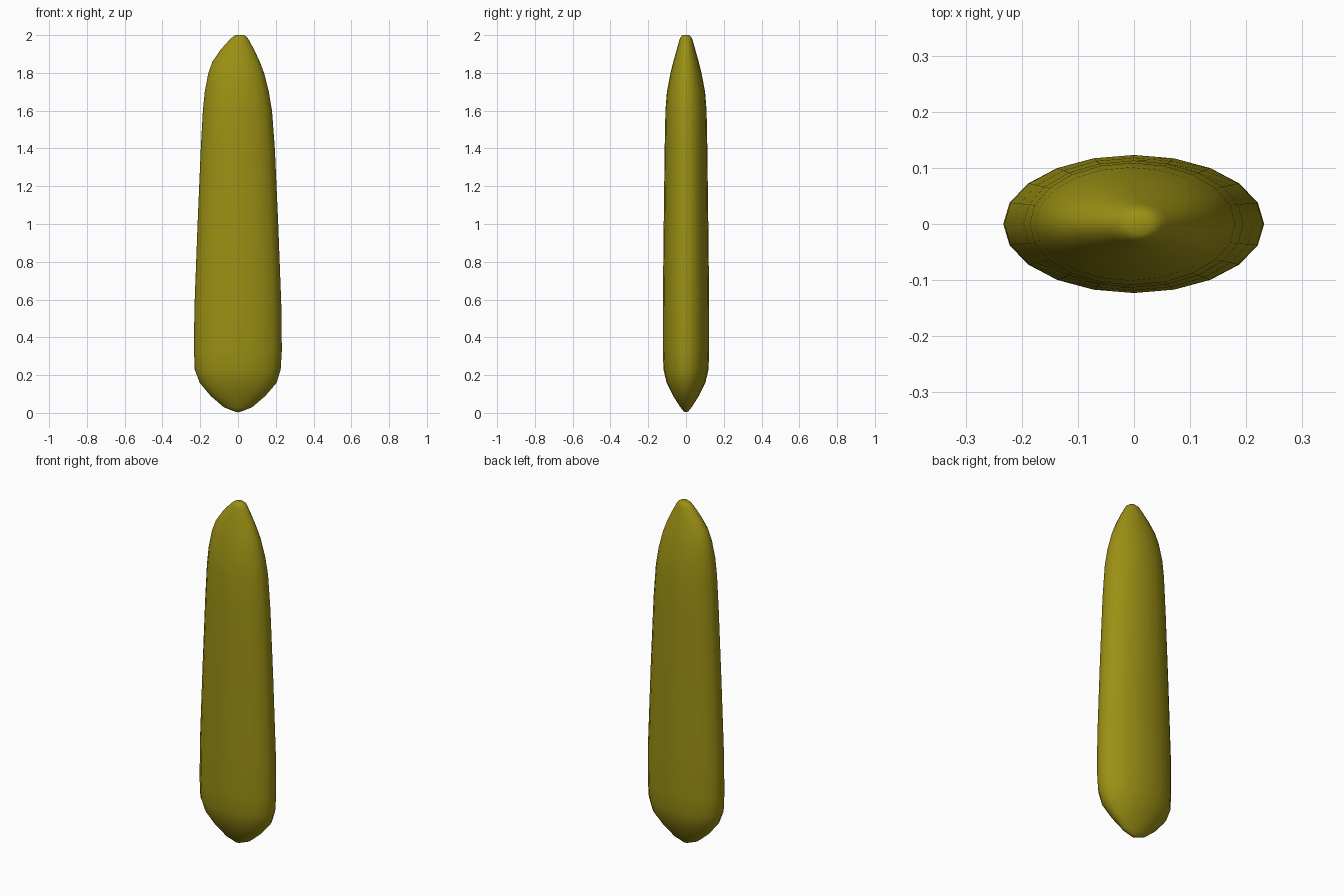
import bpy, bmesh, math

if "Cube" in bpy.data.objects:
    bpy.data.objects.remove(bpy.data.objects["Cube"])

SIDES = 20
# Cross-sections from bottom to top: z, left x, right x, half depth
SECTIONS = [
    (0.008, -0.02, 0.02, 0.012),
    (0.03, -0.075, 0.075, 0.03),
    (0.09, -0.145, 0.145, 0.068),
    (0.16, -0.203, 0.205, 0.103),
    (0.23, -0.229, 0.226, 0.119),
    (0.33, -0.233, 0.232, 0.123),
    (0.55, -0.231, 0.230, 0.123),
    (1.0, -0.214, 0.213, 0.118),
    (1.4, -0.197, 0.195, 0.113),
    (1.6, -0.186, 0.180, 0.109),
    (1.7, -0.176, 0.163, 0.101),
    (1.8, -0.157, 0.138, 0.082),
    (1.86, -0.135, 0.115, 0.067),
    (1.92, -0.094, 0.087, 0.050),
    (1.97, -0.050, 0.060, 0.036),
    (1.99, -0.029, 0.048, 0.029),
    (2.0, -0.012, 0.032, 0.018),
]

# Lofted elliptical body
bm = bmesh.new()
rings = []
for z, left, right, depth in SECTIONS:
    cx, rx = (left + right) / 2, (right - left) / 2
    ring = []
    for i in range(SIDES):
        a = 2 * math.pi * i / SIDES
        ring.append(bm.verts.new((cx + rx * math.cos(a), depth * math.sin(a), z)))
    rings.append(ring)
for lower, upper in zip(rings, rings[1:]):
    for i in range(SIDES):
        j = (i + 1) % SIDES
        bm.faces.new((lower[i], lower[j], upper[j], upper[i]))

# Rounded end caps
for ring, z, x, flip in ((rings[0], 0.003, 0, True), (rings[-1], 2.0, 0.01, False)):
    tip = bm.verts.new((x, 0, z))
    for i in range(SIDES):
        a, b = ring[i], ring[(i + 1) % SIDES]
        bm.faces.new((b, a, tip) if flip else (a, b, tip))
for f in bm.faces:
    f.smooth = True

mesh = bpy.data.meshes.new("tapered_body")
bm.to_mesh(mesh)
bm.free()
body = bpy.data.objects.new("tapered_body", mesh)
bpy.context.collection.objects.link(body)

# Olive yellow finish
mat = bpy.data.materials.new("olive_yellow")
mat.diffuse_color = (0.33, 0.28, 0.007, 1)
mat.use_nodes = True
mat.node_tree.nodes["Principled BSDF"].inputs["Base Color"].default_value = mat.diffuse_color
mesh.materials.append(mat)
